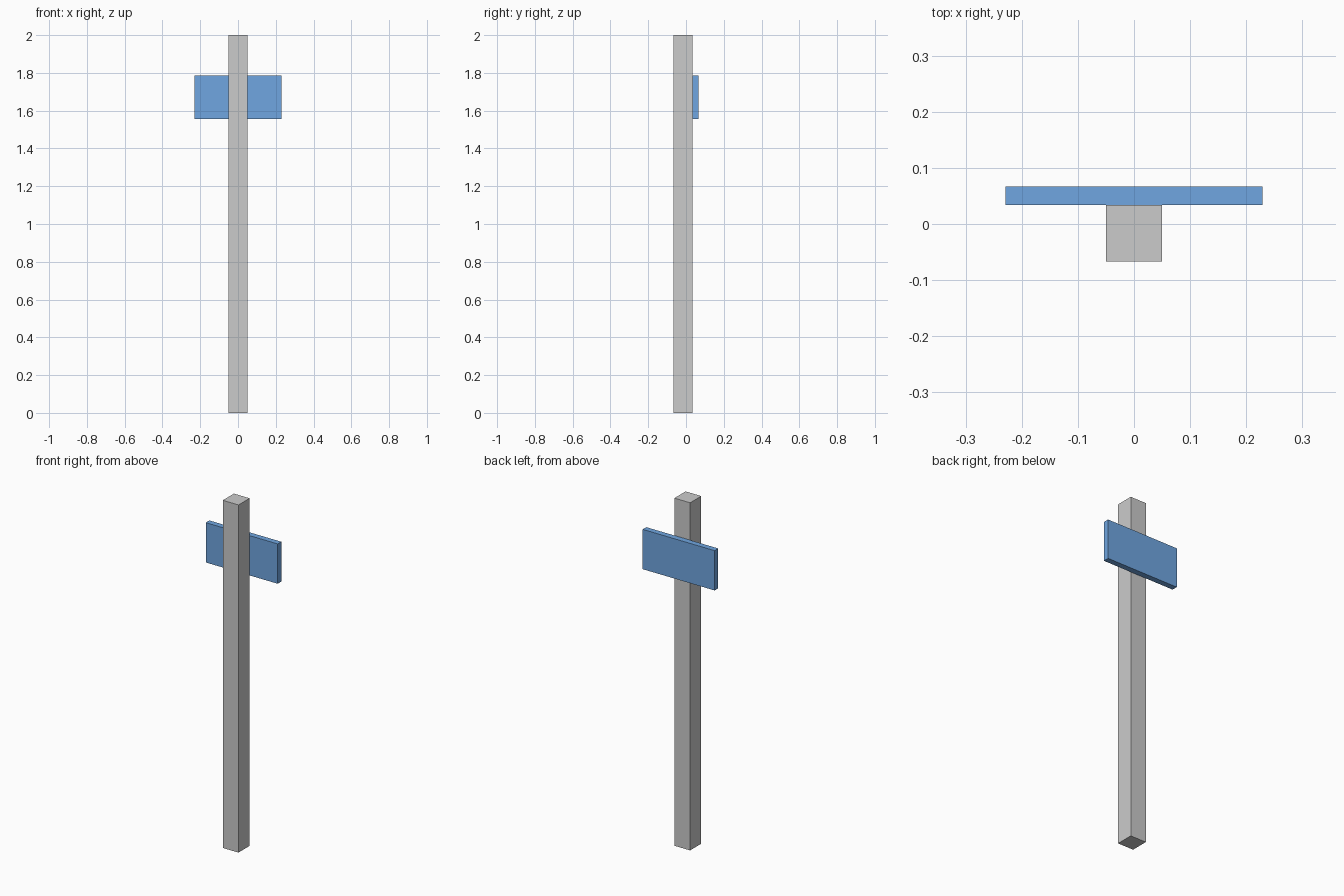
import bpy

if "Cube" in bpy.data.objects:
    bpy.data.objects.remove(bpy.data.objects["Cube"])


def box(name, lo, hi, color=None):
    center = [(a + b) / 2 for a, b in zip(lo, hi)]
    bpy.ops.mesh.primitive_cube_add(size=1, location=center)
    ob = bpy.context.object
    ob.name = name
    ob.scale = [b - a for a, b in zip(lo, hi)]
    bpy.ops.object.transform_apply(location=False, rotation=False, scale=True)
    if color:
        mat = bpy.data.materials.new(name + "_paint")
        mat.diffuse_color = color
        mat.use_nodes = True
        mat.node_tree.nodes["Principled BSDF"].inputs["Base Color"].default_value = mat.diffuse_color
        ob.data.materials.append(mat)
    return ob


# Square upright post
box("post", (-0.05, -0.067, 0), (0.05, 0.034, 2))

# Blue board fixed to the back face of the post
box("sign_board", (-0.229, 0.034, 1.556), (0.229, 0.067, 1.785),
    (0.16, 0.38, 0.75, 1))
